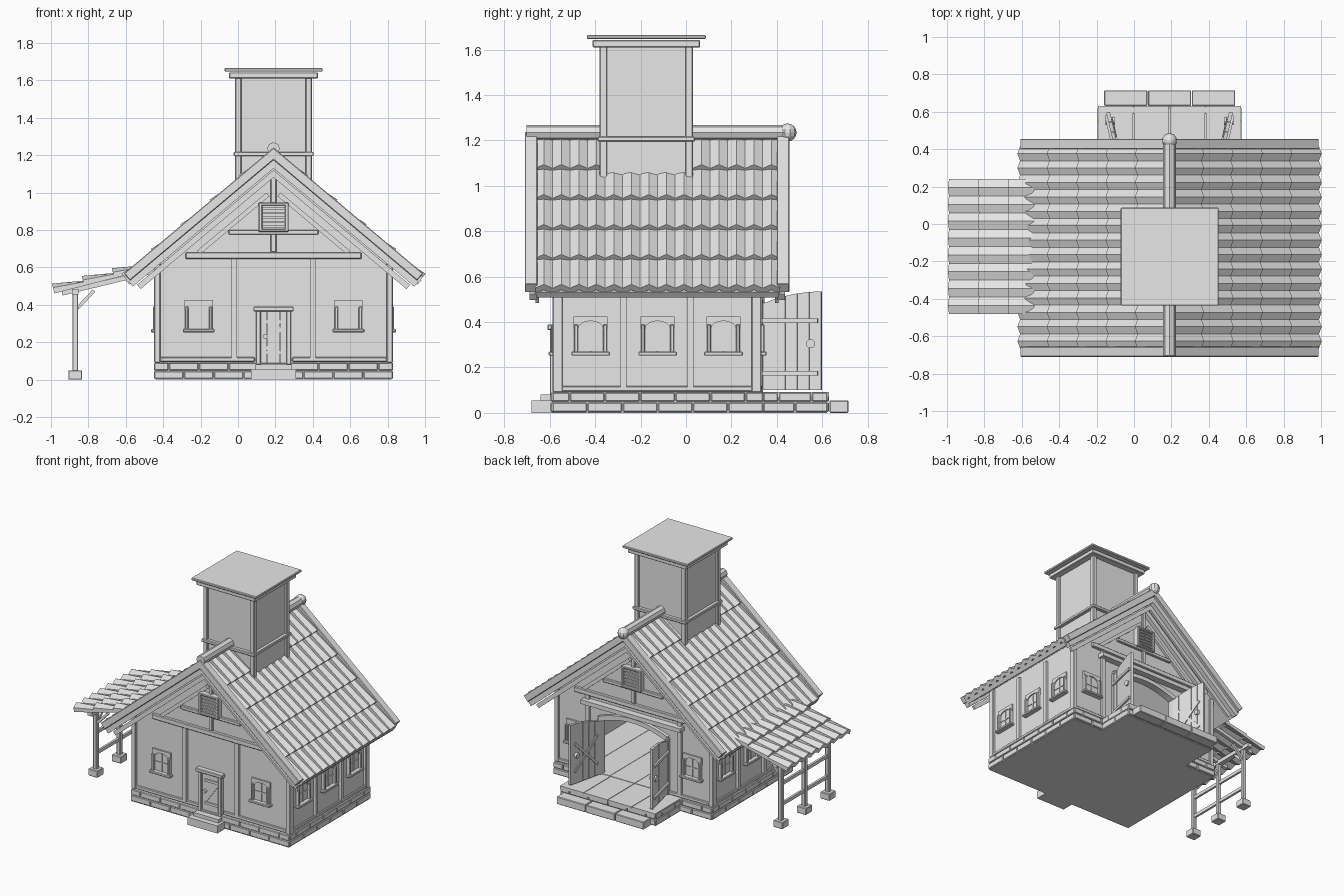
import bpy, bmesh, math
from mathutils import Matrix, Vector

cube = bpy.data.objects.get("Cube")
if cube:
    bpy.data.objects.remove(cube)

CX = 0.19            # house axis; all parts below use x measured from it
SLOPE = 0.84         # main roof pitch
COS = 1 / math.hypot(1, SLOPE)
FRONT, BACK, SIDE = -0.57, 0.32, 0.62
MID = (FRONT + BACK) / 2
I = Matrix.Identity(4)

mat = bpy.data.materials.new("plain grey")
mat.use_nodes = True
mat.diffuse_color = (0.8, 0.8, 0.8, 1)
mat.node_tree.nodes["Principled BSDF"].inputs["Base Color"].default_value = (0.8, 0.8, 0.8, 1)

parts = {}


def part(name):
    if name not in parts:
        parts[name] = bmesh.new()
    return parts[name]


def box(name, x0, x1, y0, y1, z0, z1, m=I):
    size = Matrix.Diagonal((abs(x1 - x0), abs(y1 - y0), abs(z1 - z0), 1))
    mid = Matrix.Translation(((x0 + x1) / 2, (y0 + y1) / 2, (z0 + z1) / 2))
    bmesh.ops.create_cube(part(name), size=1, matrix=m @ mid @ size)


def beam(name, p, q, w, h, m=I):
    """Square timber from p to q."""
    p, q = Vector(p), Vector(q)
    d = q - p
    rot = d.to_track_quat('X', 'Z').to_matrix().to_4x4()
    size = Matrix.Diagonal((d.length, w, h, 1))
    bmesh.ops.create_cube(part(name), size=1, matrix=m @ Matrix.Translation((p + q) / 2) @ rot @ size)


def prism(name, pts, y0, y1, m=I):
    """Extrude an x-z outline along y."""
    bm = part(name)
    a = [bm.verts.new(m @ Vector((x, y0, z))) for x, z in pts]
    b = [bm.verts.new(m @ Vector((x, y1, z))) for x, z in pts]
    faces = [bm.faces.new(a), bm.faces.new(b[::-1])]
    for i in range(len(pts)):
        j = (i + 1) % len(pts)
        faces.append(bm.faces.new((a[j], a[i], b[i], b[j])))
    bmesh.ops.recalc_face_normals(bm, faces=faces)


def chevron(name, top, end, h, y0, y1):
    """Pair of sloping boards meeting at the ridge, cut square at the eaves."""
    cut = (end - h * SLOPE * COS, top - SLOPE * end - h * COS)
    right = [(end, top - SLOPE * end), cut]
    left = [(-x, z) for x, z in reversed(right)]
    prism(name, [(0, top)] + right + [(0, top - h / COS)] + left, y0, y1)


def disc(name, at, r, depth, rot, sides=12):
    bmesh.ops.create_cone(part(name), cap_ends=True, segments=sides, radius1=r, radius2=r,
                          depth=depth, matrix=Matrix.Translation(at) @ rot)


def tiles(name, top, bottom, y0, y1, rows, teeth, amp):
    """Overlapping corrugated courses from the top line down to the eave."""
    bm = part(name)
    a, b = Vector(top), Vector(bottom)
    d = (b - a) / rows
    n = Vector((-d.y, d.x)).normalized()
    n = n if n.y > 0 else -n
    for k in range(rows):
        edges = []
        for j in range(teeth * 2 + 1):
            y = y0 + (y1 - y0) * j / (teeth * 2)
            wave = amp * (j % 2)
            hi = a + d * k + n * (wave * 0.3)
            lo = a + d * (k + 1.04) + n * (0.012 + wave)
            under = lo - n * 0.032
            edges.append([bm.verts.new((p.x, y, p.y)) for p in (hi, lo, under, hi - n * 0.02)])
        faces = [bm.faces.new(edges[0]), bm.faces.new(edges[-1][::-1])]
        for e, f in zip(edges, edges[1:]):
            for i in range(4):
                faces.append(bm.faces.new((e[i], f[i], f[(i + 1) % 4], e[(i + 1) % 4])))
        bmesh.ops.recalc_face_normals(bm, faces=faces)


def facing(x, y, degrees):
    """Wall frame: local -y points out of the wall."""
    return Matrix.Translation((x, y, 0)) @ Matrix.Rotation(math.radians(degrees), 4, 'Z')


front, back = facing(0, FRONT, 0), facing(0, BACK, 180)
right, left = facing(SIDE, MID, 90), facing(-SIDE, MID, -90)
HALF = (BACK - FRONT) / 2


def bricks(name, m, half, out, count):
    for row in range(2):
        edges = [-half] + [-half + (i + 0.5 * row) * 2 * half / count
                           for i in range(1 - row, count + row) if i + row > 0 and i + 0.5 * row < count] + [half]
        for p, q in zip(edges, edges[1:]):
            if q - p > 0.01:
                box(name, p + 0.002, q - 0.002, -out, -out + 0.04,
                    0.005 + 0.045 * row, 0.046 + 0.043 * row, m)


def window(m, c):
    arch = [(c + 0.055 * math.cos(t * math.pi / 8), 0.37 + 0.035 * math.sin(t * math.pi / 8)) for t in range(9)]
    prism("window_lintels", [(c + 0.075, 0.37)] + arch + [(c - 0.075, 0.37), (c - 0.075, 0.425), (c + 0.075, 0.425)],
          -0.012, 0.005, m)
    prism("window_panes", [(c + 0.055, 0.27)] + arch + [(c - 0.055, 0.27)], -0.004, 0.004, m)
    for s in (-1, 1):
        box("window_jambs", c + s * 0.055, c + s * 0.073, -0.025, 0.005, 0.265, 0.39, m)
    box("window_bars", c - 0.004, c + 0.004, -0.009, 0, 0.27, 0.4, m)
    box("window_bars", c - 0.055, c + 0.055, -0.009, 0, 0.33, 0.338, m)
    box("window_sills", c - 0.085, c + 0.085, -0.035, 0.005, 0.252, 0.27, m)


# Stone base, porch and steps
box("base_core", -0.632, 0.632, FRONT - 0.02, BACK + 0.015, 0, 0.09)
for m, half, count in ((front, 0.64, 8), (back, 0.64, 8), (right, HALF + 0.02, 6), (left, HALF + 0.02, 6)):
    bricks("base_bricks", m, half, 0.026 if half == 0.64 else 0.02, count)
box("porch_core", -0.38, 0.38, BACK, 0.62, 0, 0.082)
for m, half, count in ((facing(0, 0.61, 180), 0.385, 5), (facing(0.365, 0.48, 90), 0.145, 2),
                       (facing(-0.365, 0.48, -90), 0.145, 2)):
    bricks("porch_bricks", m, half, 0.02, count)
for i in range(4):
    x = -0.385 + 0.1925 * i
    box("porch_slabs", x + 0.002, x + 0.19, BACK, 0.63, 0.07, 0.092)
for i in range(3):
    x = -0.352 + 0.235 * i
    box("porch_steps", x + 0.002, x + 0.233, 0.632, 0.715, 0, 0.055)
box("door_step", -0.12, 0.12, -0.68, -0.58, 0, 0.055)
box("door_threshold", -0.1, 0.1, -0.64, -0.58, 0.055, 0.08)
for i in range(6):
    x = -0.6 + 0.2 * i
    box("floor_boards", x, x + 0.197, FRONT, BACK, 0.085, 0.095)

# Walls, with an arched opening in the back
gable = [(SIDE, 0.09), (SIDE, 0.645), (0, 1.165), (-SIDE, 0.645), (-SIDE, 0.09)]
opening = [(0.26 * i / 8, 0.54 - 0.055 * (i / 8) ** 2) for i in range(-8, 9)]
prism("front_wall", gable, FRONT, FRONT + 0.03)
prism("back_wall", gable + [(-0.26, 0.09)] + opening + [(0.26, 0.09)], BACK - 0.03, BACK)
prism("door_arch", opening + [(x * 1.08, z + 0.03) for x, z in reversed(opening)], BACK - 0.03, BACK + 0.025)
for s in (-1, 1):
    box("side_walls", s * (SIDE - 0.03), s * SIDE, FRONT, BACK, 0.09, 0.645)
    box("door_posts", s * 0.26, s * 0.285, BACK - 0.03, BACK + 0.02, 0.09, 0.5)
    for y in (FRONT + 0.005, BACK - 0.01):
        box("corner_posts", s * 0.605, s * 0.638, y - 0.022, y + 0.022, 0.09, 0.63)

# Timber framing and gable trusses
for m in (front, back):
    box("tie_beams", -0.47, 0.47, -0.025, 0, 0.645, 0.68, m)
    box("collar_beams", -0.24, 0.24, -0.022, 0, 0.775, 0.8, m)
    box("king_posts", -0.015, 0.015, -0.02, 0, 0.68, 1.12, m)
    for s in (-1, 1):
        x = s * (0.21 if m is front else 0.37)
        box("wall_studs", x - 0.015, x + 0.015, -0.018, 0, 0.11, 0.645, m)
        beam("gable_braces", (s * 0.4, -0.008, 0.68), (s * 0.03, -0.008, 0.99), 0.02, 0.025, m)
        window(m, s * (0.4 if m is front else 0.47))
    # Louvred gable vent
    box("vent_back", -0.07, 0.07, -0.026, 0, 0.8, 0.935, m)
    for s in (-1, 1):
        box("vent_frame", s * 0.06, s * 0.08, -0.045, 0, 0.79, 0.945, m)
    for z in (0.79, 0.93):
        box("vent_frame", -0.08, 0.08, -0.045, 0, z, z + 0.016, m)
    for i in range(5):
        z = 0.818 + 0.024 * i
        beam("vent_slats", (-0.06, -0.032, z), (0.06, -0.032, z), 0.016, 0.01, m)
for s in (-1, 1):
    box("sill_beams", s * 0.1, s * 0.605, FRONT - 0.015, FRONT, 0.095, 0.12)
    box("sill_beams", s * 0.285, s * 0.605, BACK, BACK + 0.015, 0.095, 0.12)
box("back_header", -0.4, 0.4, BACK, BACK + 0.05, 0.585, 0.615)
for m in (right, left):
    box("sill_beams", -HALF, HALF, -0.015, 0, 0.095, 0.118, m)
    for x in (-0.15, 0.145):
        box("wall_studs", x - 0.014, x + 0.014, -0.018, 0, 0.11, 0.6, m)
    for x in (-0.295, 0, 0.29):
        window(m, x)

# Front door
for i in range(4):
    box("front_door", -0.072 + 0.036 * i, -0.037 + 0.036 * i, -0.012, 0, 0.08, 0.365, front)
for s in (-1, 1):
    box("front_door_frame", s * 0.068, s * 0.094, -0.03, 0, 0.08, 0.37, front)
box("front_door_frame", -0.108, 0.108, -0.04, 0, 0.365, 0.39, front)
for z in (0.145, 0.31):
    box("front_door_rails", -0.045, 0.066, -0.02, 0, z - 0.009, z + 0.009, front)
beam("front_door_rails", (-0.04, -0.014, 0.16), (0.06, -0.014, 0.3), 0.01, 0.016, front)
disc("front_door_handle", (-0.045, FRONT - 0.02, 0.23), 0.013, 0.02, Matrix.Rotation(math.pi / 2, 4, 'X'))

# Open double doors at the back
for s in (-1, 1):
    leaf = facing(s * 0.268, BACK + 0.015, 90 - s * 13)
    for i in range(5):
        x = 0.054 * i
        za, zb = [0.535 - 0.055 * (1 - t / 0.27) ** 2 for t in (x, x + 0.054)]
        prism("back_doors", [(x + 0.001, 0.1), (x + 0.053, 0.1), (x + 0.053, zb), (x + 0.001, za)], -0.01, 0.01, leaf)
    for z in (0.175, 0.405):
        box("back_door_rails", 0.005, 0.255, -s * 0.008, -s * 0.022, z - 0.01, z + 0.01, leaf)
    for za, zb in ((0.185, 0.395), (0.395, 0.185)):
        beam("back_door_rails", (0.03, s * 0.012, za), (0.235, s * 0.012, zb), 0.01, 0.018, leaf)
    disc("back_door_handles", leaf @ Vector((0.22, 0, 0.305)), 0.02, 0.05,
         Matrix.Rotation(math.pi / 2, 4, 'Y'))

# Main roof, barge boards, rafters and ridge
chevron("roof_deck", 1.195, 0.79, 0.03, -0.66, 0.41)
for s in (-1, 1):
    tiles("roof_tiles", (0, 1.205), (s * 0.785, 1.205 - SLOPE * 0.785), -0.665, 0.415, 5, 14, 0.022)
for y, out in ((FRONT - 0.085, -1), (BACK + 0.08, 1)):
    chevron("barge_boards", 1.24, 0.8, 0.05, y, y + out * 0.055)
    chevron("barge_trim", 1.175, 0.775, 0.035, y, y + out * 0.035)
    chevron("gable_rafters", 1.12, 0.73, 0.03, y - 0.008, y + 0.008)
for y, out in ((FRONT, -1), (BACK, 1)):
    chevron("wall_rafters", 1.135, 0.57, 0.035, y, y + out * 0.03)
disc("ridge_pole", (0, -0.125, 1.235), 0.034, 1.155, Matrix.Rotation(math.pi / 2, 4, 'X'), 8)
bmesh.ops.create_uvsphere(part("ridge_ball"), u_segments=10, v_segments=8, radius=0.04,
                          matrix=Matrix.Translation((0, 0.447, 1.235)))

# Tower through the ridge
TY = -0.175
box("tower_walls", -0.19, 0.19, TY - 0.19, TY + 0.19, 0.97, 1.62)
for s in (-1, 1):
    for t in (-1, 1):
        box("tower_posts", s * 0.172, s * 0.205, TY + t * 0.172, TY + t * 0.205, 0.98, 1.62)
box("tower_band", -0.214, 0.214, TY - 0.214, TY + 0.214, 1.195, 1.217)
box("tower_cornice", -0.237, 0.237, TY - 0.237, TY + 0.237, 1.61, 1.642)
box("tower_cap", -0.262, 0.262, TY - 0.262, TY + 0.262, 1.647, 1.665)

# Lean-to shelter
tiles("shelter_tiles", (-0.69, 0.605), (-1.17, 0.482), -0.48, 0.24, 3, 8, 0.022)
PX = -1.06
box("shelter_beam", PX - 0.018, PX + 0.018, -0.46, 0.22, 0.455, 0.485)
posts = (-0.39, -0.12, 0.15)
for y in posts:
    box("shelter_posts", PX - 0.015, PX + 0.015, y - 0.015, y + 0.015, 0.045, 0.465)
    box("shelter_feet", PX - 0.037, PX + 0.037, y - 0.037, y + 0.037, 0, 0.05)
    beam("shelter_braces", (PX, y, 0.37), (PX + 0.1, y, 0.475), 0.018, 0.018)
    beam("shelter_rafters", (-1.13, y, 0.462), (-0.62, y, 0.585), 0.025, 0.025)
for y in posts[:2]:
    for z in (0.16, 0.31):
        box("shelter_rails", PX - 0.008, PX + 0.008, y, y + 0.27, z - 0.012, z + 0.012)
for y, s in ((posts[0], 1), (posts[2], -1)):
    beam("shelter_braces", (PX, y, 0.37), (PX, y + s * 0.09, 0.46), 0.018, 0.018)

# Turn every part into an object, with softened stone and timber edges
SOFT = ("bricks", "steps", "posts", "boards", "beams", "sills", "cornice", "cap", "band", "feet", "jambs", "frame")
for name, bm in parts.items():
    mesh = bpy.data.meshes.new(name)
    bm.to_mesh(mesh)
    bm.free()
    mesh.materials.append(mat)
    obj = bpy.data.objects.new(name, mesh)
    obj.location.x = CX
    bpy.context.collection.objects.link(obj)
    if name.endswith(SOFT) and name != "floor_boards":
        bevel = obj.modifiers.new("soft_edges", 'BEVEL')
        bevel.width = 0.004
        bevel.segments = 1
